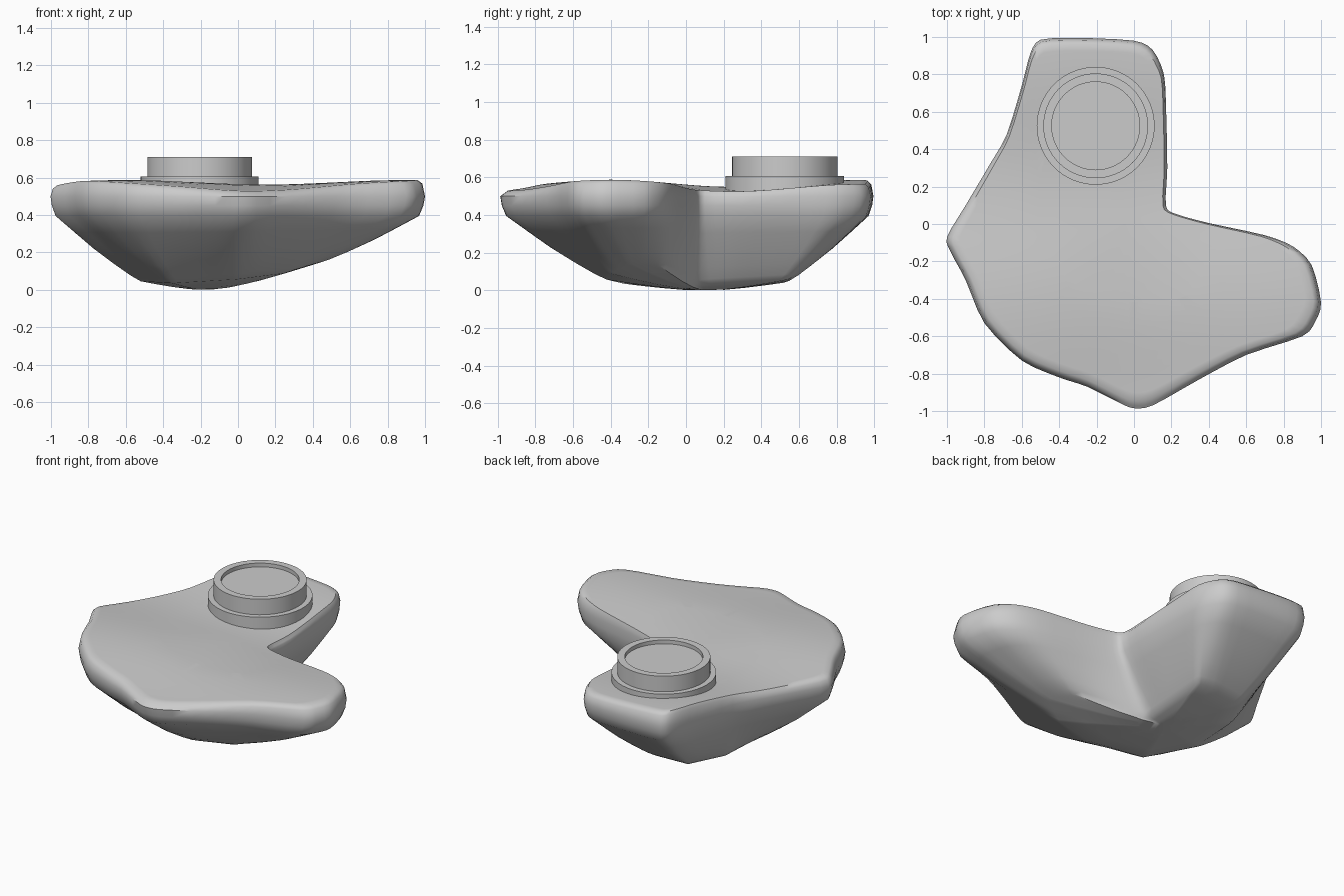
import bpy, bmesh
from math import sin, cos, pi
from mathutils import Vector

if "Cube" in bpy.data.objects:
    bpy.data.objects.remove(bpy.data.objects["Cube"])

# Island outline seen from above (clockwise)
OUTLINE = [(-.5, .985), (-.3, .995), (0, .98), (.1, .93), (.16, .8), (.172, .6), (.178, .3),
           (.17, .1), (.22, .055), (.4, .005), (.7, -.06), (.85, -.12), (.95, -.22), (1, -.42),
           (.97, -.52), (.9, -.6), (.6, -.7), (.35, -.83), (.1, -.97), (0, -.985), (-.07, -.96),
           (-.25, -.87), (-.4, -.82), (-.6, -.73), (-.8, -.53), (-.9, -.3), (-.98, -.15),
           (-1, -.07), (-.9, .1), (-.77, .32), (-.68, .48), (-.6, .74), (-.555, .91)]
# Keel: outline index -> x, y, z of the small bottom loop
KEEL = [(0, -.38, .52, .045), (2, -.17, .55, .055), (4, -.05, .54, .06), (7.5, -.06, .06, .03),
        (10, .35, -.14, .13), (13, .42, -.3, .14), (16, .25, -.4, .09), (19, 0, -.42, .06),
        (23, -.35, -.33, .04), (27, -.52, -.05, .05), (30, -.5, .3, .05), (33, -.38, .52, .045)]
N, SUB = len(OUTLINE), 3


def spline(t):
    i, f = int(t), t - int(t)
    a, b, c, d = (Vector(OUTLINE[(i + k) % N]) for k in (-1, 0, 1, 2))
    m0, m1 = (c - a) * .4, (d - b) * .4
    return (b * (2*f**3 - 3*f*f + 1) + m0 * (f**3 - 2*f*f + f)
            + c * (3*f*f - 2*f**3) + m1 * (f**3 - f*f))


def keel(t):
    for a, b in zip(KEEL, KEEL[1:]):
        if a[0] <= t <= b[0]:
            return Vector(a[1:]).lerp(Vector(b[1:]), (t - a[0]) / (b[0] - a[0]))


# Gentle dunes across the top
def top_z(p):
    return .556 + .019 * cos(2*pi * (p.y - .9) / 1.3) + .012 * cos(2*pi * (p.x - .9) / 1.5)


def mesh_object(name, bm, angle):
    bmesh.ops.recalc_face_normals(bm, faces=bm.faces)
    me = bpy.data.meshes.new(name)
    bm.to_mesh(me)
    bm.free()
    ob = bpy.data.objects.new(name, me)
    bpy.context.collection.objects.link(ob)
    bpy.ops.object.select_all(action='DESELECT')
    ob.select_set(True)
    bpy.context.view_layer.objects.active = ob
    bpy.ops.object.shade_smooth_by_angle(angle=angle)
    return ob


def loft(bm, rings):
    loops = [[bm.verts.new(p) for p in r] for r in rings]
    n = len(rings[0])
    for a, b in zip(loops, loops[1:]):
        for i in range(n):
            bm.faces.new((a[i], a[(i + 1) % n], b[(i + 1) % n], b[i]))
    return loops


# Island rock: rings run from the middle of the top, over the rim, down to the keel
ts = [i / SUB for i in range(N * SUB)]
outer, low = [spline(t) for t in ts], [keel(t) for t in ts]


def ring(f, zf):
    out = []
    for o, k in zip(outer, low):
        p = o.lerp(k.xy, f)
        out.append((p.x, p.y, zf(p, k)))
    return out


def side(s, bulge):
    return ring(s - bulge, lambda p, k: .395 + (k.z - .395) * s)


top = lambda p, k: top_z(p)
center = Vector((-.17, .1))
rings = [ring(f, top) for f in (1, .75, .5, .3, .15, .07)]
rings += [ring(.025, lambda p, k: top_z(p) - .018), ring(0, lambda p, k: .5),
          ring(.015, lambda p, k: .45), side(0, -.055)]
rings += [side(s, b) for s, b in ((.25, -.01), (.5, .03), (.75, .04), (.92, .03), (1, 0))]
for f in (.25, .5, .75):
    rings.append([(*k.xy.lerp(center, f), k.z * (1 - f) ** 1.4 + .005 * f) for k in low])
bm = bmesh.new()
loops = loft(bm, rings)
caps = [bm.faces.new(loops[0]), bm.faces.new(loops[-1])]
bmesh.ops.triangulate(bm, faces=caps)
z0 = min(v.co.z for v in bm.verts)
for v in bm.verts:
    v.co.z -= z0 * max(0, 1 - v.co.z / .1)
mesh_object("island_rock", bm, .8)

# Round pedestal: wide foot, raised drum and shallow dish on top
profile = [(.315, .5), (.315, .607), (.28, .607), (.28, .71), (.235, .71), (.235, .685)]
SEG = 64
bm = bmesh.new()
loops = loft(bm, [[(-.205 + r * cos(2*pi*i/SEG), .525 + r * sin(2*pi*i/SEG), z)
                   for i in range(SEG)] for r, z in profile])
bm.faces.new(loops[0])
bm.faces.new(loops[-1])
mesh_object("round_pedestal", bm, .5)
